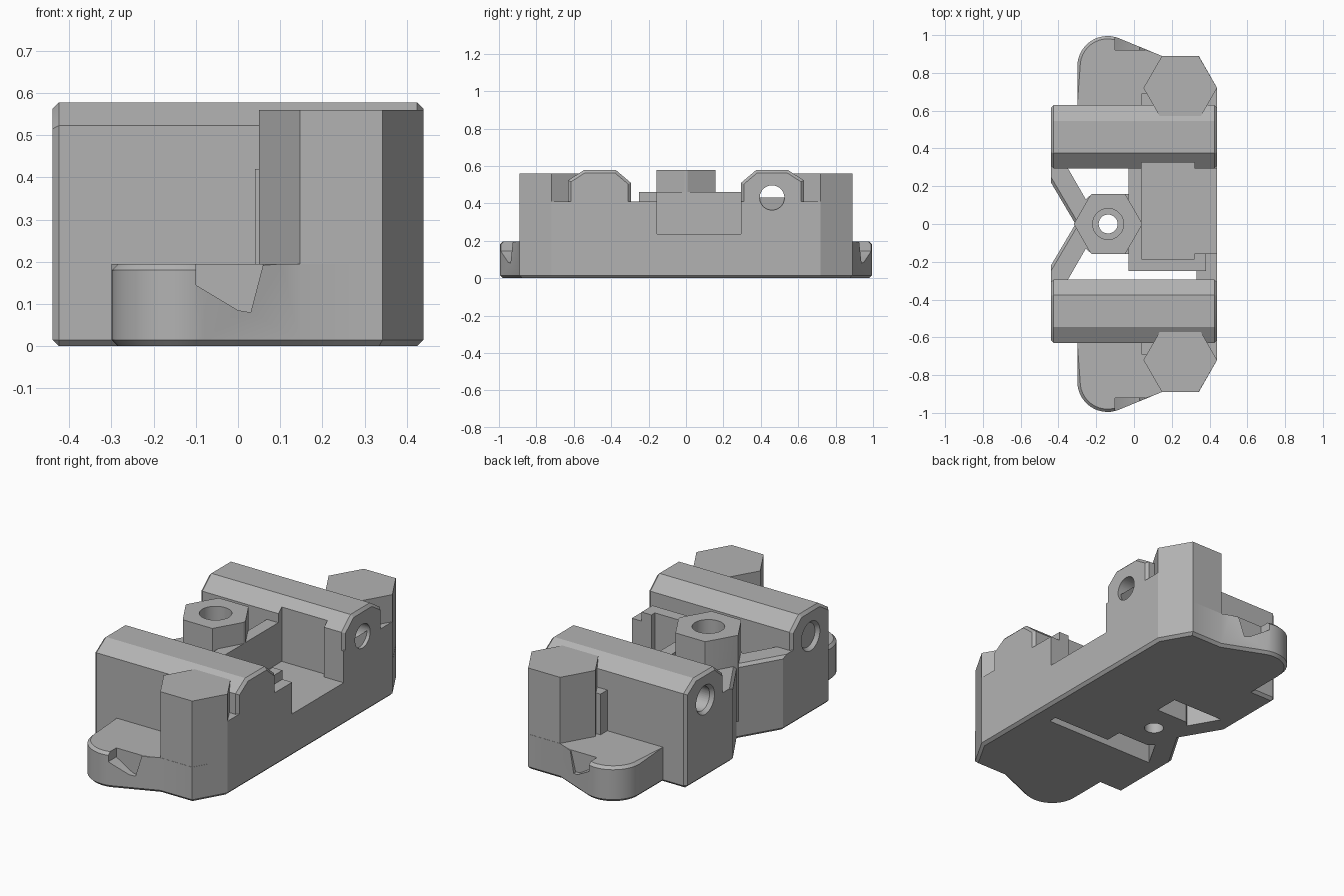
import bpy, bmesh, math
from mathutils import Vector

if "Cube" in bpy.data.objects:
    bpy.data.objects.remove(bpy.data.objects["Cube"])

grey = bpy.data.materials.new("plain grey")
grey.use_nodes = True
grey.diffuse_color = (0.45, 0.45, 0.45, 1)
grey.node_tree.nodes["Principled BSDF"].inputs["Base Color"].default_value = (0.45, 0.45, 0.45, 1)


def make(name, bm):
    bmesh.ops.recalc_face_normals(bm, faces=bm.faces)
    mesh = bpy.data.meshes.new(name)
    bm.to_mesh(mesh)
    bm.free()
    mesh.materials.append(grey)
    obj = bpy.data.objects.new(name, mesh)
    bpy.context.collection.objects.link(obj)
    return obj


def prism(name, points, low, high, axis="z", rule=None, width=0.015):
    """Extrude a profile along an axis; bevel the edges picked by rule."""
    place = {"z": lambda a, b, h: (a, b, h),
             "x": lambda a, b, h: (h, a, b),
             "y": lambda a, b, h: (a, h, b)}[axis]
    bm = bmesh.new()
    base = bm.faces.new([bm.verts.new(place(a, b, low)) for a, b in points])
    new = bmesh.ops.extrude_face_region(bm, geom=[base])["geom"]
    shift = Vector(place(0, 0, high - low))
    bmesh.ops.translate(bm, vec=shift, verts=[v for v in new if isinstance(v, bmesh.types.BMVert)])
    bmesh.ops.recalc_face_normals(bm, faces=bm.faces)
    if rule:
        edges = [e for e in bm.edges if rule(*[v.co for v in e.verts])]
        bmesh.ops.bevel(bm, geom=edges, offset=width, segments=1, affect="EDGES")
    return make(name, bm)


def box(name, x0, x1, y0, y1, z0, z1):
    return prism(name, [(x0, y0), (x1, y0), (x1, y1), (x0, y1)], z0, z1)


def rod(name, start, end, r1, r2=None):
    start, end = Vector(start), Vector(end)
    bm = bmesh.new()
    bmesh.ops.create_cone(bm, cap_ends=True, segments=40, radius1=r1, radius2=r2 or r1,
                          depth=(end - start).length)
    turn = (end - start).to_track_quat("Z", "Y").to_matrix().to_4x4()
    turn.translation = (start + end) / 2
    bm.transform(turn)
    return make(name, bm)


def hexagon(x, y, r):
    return [(x + r * math.cos(i * math.pi / 3), y + r * math.sin(i * math.pi / 3)) for i in range(6)]


def mirrored(half):
    return half + [(x, -y) for x, y in reversed(half) if y > 0]


def combine(body, other, operation):
    mod = body.modifiers.new(operation, "BOOLEAN")
    mod.operation, mod.object, mod.solver = operation, other, "EXACT"
    bpy.context.view_layer.objects.active = body
    bpy.ops.object.modifier_apply(modifier=mod.name)
    bpy.data.objects.remove(other)


# Footprint with rounded screw ears, chamfered below and around the ears
ear_x, ear_y, ear_r = -0.14, 0.835, 0.16
arc = [math.radians(180 - 8 * i) for i in range(15)]
half = [(-0.31, 0), (-0.44, 0.22), (-0.44, 0.63), (-0.3, 0.63)]
half += [(ear_x + ear_r * math.cos(a), ear_y + ear_r * math.sin(a)) for a in arc]
half += [(0.147, 0.89), (0.343, 0.89), (0.44, 0.72)]


def footprint_rule(a, b):
    if a.z < 0.01 and b.z < 0.01:
        return True
    if max(a.x, b.x) < -0.43 and min(abs(a.y), abs(b.y)) > 0.6:
        return True
    return min(a.z, b.z) > 0.1 and min(abs(a.y), abs(b.y)) > 0.64 and max(a.x, b.x) < 0


body = prism("carriage_body", mirrored(half), 0, 0.195, rule=footprint_rule)

# Solid parts: core with struts, pocket walls, posts and rod blocks
core = [(-0.31, 0), (-0.44, 0.22), (-0.44, 0.5), (0.2, 0.6), (0.3, 0.72), (0.44, 0.72)]
solids = [
    prism("core", mirrored(core), 0.1, 0.41,
          rule=lambda a, b: min(a.z, b.z) > 0.4 and max(a.x, b.x) < -0.3 and min(abs(a.y), abs(b.y)) < 0.1),
    box("back_wall", -0.03, 0.05, -0.25, 0.32, 0.1, 0.46),
    box("side_wall", -0.03, 0.38, -0.25, -0.15, 0.1, 0.46),
    prism("centre_post", hexagon(-0.137, 0, 0.182), 0.1, 0.578),
]
for s in (-1, 1):
    profile = [(0.295, 0.1), (0.295, 0.51), (0.375, 0.578), (0.545, 0.578), (0.63, 0.523), (0.63, 0.1)]
    solids += [
        prism("rod_block", [(s * y, z) for y, z in profile], -0.44, 0.44, "x",
              rule=lambda a, b: abs(a.x - b.x) < 0.01),
        prism("corner_post", hexagon(0.245, s * 0.72, 0.195), 0.1, 0.56),
        box("rib", 0.04, 0.12, *sorted((s * 0.6, s * 0.69)), 0.1, 0.42),
    ]
for part in solids:
    combine(body, part, "UNION")

# Pocket, slot, strut openings and centre holes
cuts = [
    box("pocket_mouth", 0.04, 0.5, -0.155, 0.295, 0.235, 0.7),
    box("pocket", 0.04, 0.32, -0.185, 0.325, 0.235, 0.7),
    box("slot", -0.04, 0.33, -0.295, -0.25, -0.1, 0.7),
    rod("bolt_hole", (-0.2, -0.01, 0.355), (0.1, -0.01, 0.355), 0.082),
    rod("centre_hole", (-0.137, 0, -0.1), (-0.137, 0, 0.7), 0.05),
    rod("centre_bore", (-0.137, 0, 0.3), (-0.137, 0, 0.7), 0.082),
    rod("centre_recess", (-0.137, 0, -0.1), (-0.137, 0, 0.1), 0.08),
]
opening = [(-0.35, 0.295), (-0.03, 0.295), (-0.03, 0.158), (-0.225, 0.158), (-0.255, 0.13)]
notch = [(-0.1, 0.25), (-0.1, 0.145), (0.0, 0.085), (0.03, 0.08), (0.06, 0.195), (0.06, 0.25)]
for s in (-1, 1):
    cuts += [
        prism("strut_opening", [(x, s * y) for x, y in opening], -0.1, 0.7),
        prism("ear_notch", notch, *sorted((s * 0.92, s * 1.1)), "y"),
        rod("ear_hole", (ear_x, s * ear_y, -0.1), (ear_x, s * ear_y, 0.3), 0.09),
        rod("ear_lead", (ear_x, s * ear_y, -0.01), (ear_x, s * ear_y, 0.015), 0.115, 0.09),
        rod("post_hole", (0.245, s * 0.72, -0.1), (0.245, s * 0.72, 0.7), 0.065),
        rod("post_recess", (0.245, s * 0.72, -0.1), (0.245, s * 0.72, 0.3), 0.105),
        rod("rod_hole", (-0.6, s * 0.46, 0.43), (0.6, s * 0.46, 0.43), 0.066),
    ]
    for t in (-1, 1):
        cuts.append(rod("rod_lead", (t * 0.45, s * 0.46, 0.43), (t * 0.42, s * 0.46, 0.43), 0.088, 0.066))
for cut in cuts:
    cut.hide_render = True
    combine(body, cut, "DIFFERENCE")

# Smooth the round walls and keep the corners sharp
bpy.ops.object.select_all(action="DESELECT")
body.select_set(True)
bpy.context.view_layer.objects.active = body
bpy.ops.object.shade_smooth_by_angle(angle=math.radians(25))
